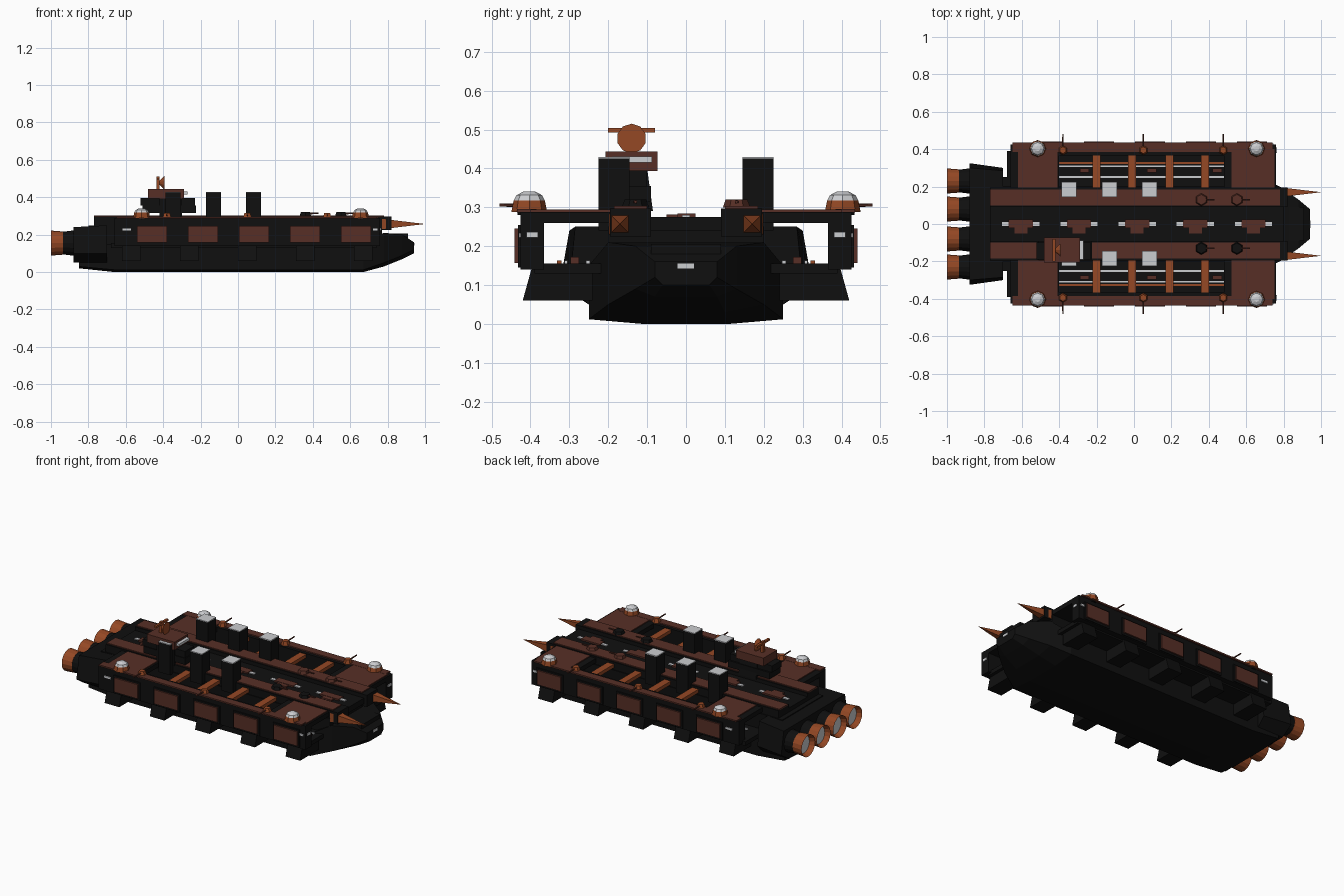
import bpy, bmesh, math
from mathutils import Matrix, Vector

if "Cube" in bpy.data.objects:
    bpy.data.objects.remove(bpy.data.objects["Cube"])


def mat(name, c):
    m = bpy.data.materials.new(name)
    m.diffuse_color = (*c, 1)
    m.use_nodes = True
    m.node_tree.nodes["Principled BSDF"].inputs["Base Color"].default_value = m.diffuse_color
    return m


BLACK = mat("hull black", (0.005, 0.005, 0.005))
BROWN = mat("plate brown", (0.095, 0.028, 0.019))
RUST = mat("rust orange", (0.30, 0.065, 0.018))
GREY = mat("light grey", (0.60, 0.61, 0.63))
SIDES = (1, -1)


def finish(bm, name, m):
    bmesh.ops.recalc_face_normals(bm, faces=bm.faces)
    me = bpy.data.meshes.new(name)
    bm.to_mesh(me)
    bm.free()
    me.materials.append(m)
    ob = bpy.data.objects.new(name, me)
    bpy.context.collection.objects.link(ob)
    return ob


def box(name, m, x, y, z):
    """Box from (min, max) pairs."""
    bm = bmesh.new()
    bmesh.ops.create_cube(bm, size=1)
    for v in bm.verts:
        v.co = Vector([(p[0] + p[1]) / 2 + c * (p[1] - p[0]) for p, c in zip((x, y, z), v.co)])
    return finish(bm, name, m)


def sbox(name, m, x, y, z):
    """Box on both sides of the ship."""
    for s in SIDES:
        box(name, m, x, sorted((s * y[0], s * y[1])), z)


def cone(name, m, a, b, r1, r2, n=12, turn=0):
    """Cone or cylinder between two points."""
    a, b = Vector(a), Vector(b)
    bm = bmesh.new()
    bmesh.ops.create_cone(bm, cap_ends=True, segments=n, radius1=r1, radius2=r2, depth=(b - a).length)
    rot = (b - a).to_track_quat('Z', 'Y').to_matrix().to_4x4()
    bm.transform(Matrix.Translation((a + b) / 2) @ rot @ Matrix.Rotation(turn, 4, 'Z'))
    return finish(bm, name, m)


def loft(name, m, sections):
    """Join mirrored cross-sections: each is (x, [(y, z) up the +y side])."""
    bm = bmesh.new()
    rings = []
    for x, half in sections:
        pts = half + [(-y, z) for y, z in reversed(half)]
        rings.append([bm.verts.new((x, y, z)) for y, z in pts])
    n = len(rings[0])
    for p, q in zip(rings, rings[1:]):
        for i in range(n):
            bm.faces.new((p[i], p[(i + 1) % n], q[(i + 1) % n], q[i]))
    bm.faces.new(rings[0])
    bm.faces.new(rings[-1])
    return finish(bm, name, m)


def prism_x(name, m, x, pts):
    """Extrude a (y, z) outline along x."""
    bm = bmesh.new()
    f = bm.faces.new([bm.verts.new((x[0], y, z)) for y, z in pts])
    r = bmesh.ops.extrude_face_region(bm, geom=[f])
    bmesh.ops.translate(bm, vec=(x[1] - x[0], 0, 0),
                        verts=[v for v in r["geom"] if isinstance(v, bmesh.types.BMVert)])
    return finish(bm, name, m)


# Lower hull with rising bow
loft("lower_hull", BLACK, [
    (-0.85, [(0.11, 0.02), (0.25, 0.03), (0.25, 0.15)]),
    (-0.66, [(0.11, 0.0), (0.25, 0.012), (0.25, 0.15)]),
    (0.67, [(0.11, 0.0), (0.25, 0.012), (0.25, 0.15)]),
    (0.78, [(0.10, 0.03), (0.20, 0.05), (0.20, 0.21)]),
    (0.88, [(0.08, 0.07), (0.13, 0.09), (0.13, 0.20)]),
    (0.94, [(0.06, 0.10), (0.08, 0.12), (0.08, 0.16)])])
box("bow_deck", BLACK, (0.75, 0.91), (-0.09, 0.09), (0.15, 0.205))
box("bow_light", GREY, (0.938, 0.943), (-0.022, 0.02), (0.142, 0.156))

# Side decks, centre core and spine
box("side_deck", BLACK, (-0.68, 0.74), (-0.39, 0.39), (0.13, 0.155))
box("core", BLACK, (-0.80, 0.77), (-0.20, 0.20), (0.14, 0.25))
box("centre_deck", BLACK, (-0.77, 0.80), (-0.09, 0.09), (0.24, 0.275))
sbox("spine_beam", BLACK, (-0.77, 0.82), (0.09, 0.195), (0.225, 0.297))
sbox("spine_plate", BROWN, (-0.77, 0.78), (0.10, 0.185), (0.295, 0.303))
for s in SIDES:
    cone("bow_spike", RUST, (0.77, s * 0.17, 0.257), (1.0, s * 0.17, 0.257), 0.039, 0, 4, math.pi / 4)

# Stern block and engines
loft("stern_block", BLACK, [
    (-0.88, [(0.25, 0.05), (0.325, 0.10), (0.30, 0.24)]),
    (-0.70, [(0.25, 0.05), (0.30, 0.10), (0.285, 0.25)])])
for y in (-0.23, -0.08, 0.08, 0.23):
    cone("engine_body", BLACK, (-0.94, y, 0.155), (-0.86, y, 0.155), 0.06, 0.07, 16)
    ring = cone("engine_nozzle", RUST, (-1.0, y, 0.155), (-0.935, y, 0.155), 0.067, 0.062, 16)
    bm = bmesh.new()
    bm.from_mesh(ring.data)
    end = min(bm.faces, key=lambda f: f.calc_center_median().x)
    bmesh.ops.inset_region(bm, faces=[end], thickness=0.014)
    bmesh.ops.translate(bm, verts=end.verts, vec=(0.03, 0, 0))
    end.material_index = 1
    bm.to_mesh(ring.data)
    bm.free()
    ring.data.materials.append(GREY)

# Bracket feet under the side decks
for i in range(5):
    x = -0.57 + 0.31 * i
    for s in SIDES:
        prism_x("side_foot", BLACK, (x - 0.05, x + 0.05),
                [(s * 0.24, 0.06), (s * 0.42, 0.06), (s * 0.395, 0.15), (s * 0.24, 0.15)])

# Outer walls with top plates and panels
sbox("outer_wall", BLACK, (-0.66, 0.76), (0.365, 0.425), (0.14, 0.288))
sbox("wall_top_plate", BROWN, (-0.65, 0.74), (0.385, 0.435), (0.286, 0.295))
for i in range(5):
    x = -0.46 + 0.273 * i
    sbox("wall_frame", BLACK, (x - 0.09, x + 0.09), (0.42, 0.432), (0.145, 0.255))
    sbox("wall_panel", BROWN, (x - 0.08, x + 0.08), (0.43, 0.441), (0.157, 0.245))
for x in (-0.595, 0.725):
    sbox("wall_light", GREY, (x - 0.022, x + 0.022), (0.424, 0.43), (0.222, 0.234))
sbox("wall_end_light", GREY, (0.758, 0.764), (0.38, 0.41), (0.222, 0.236))

# Roof slabs at both ends of the trenches
for a, b in ((-0.64, -0.40), (0.50, 0.76)):
    sbox("end_roof", BLACK, (a - 0.02, b), (0.18, 0.37), (0.26, 0.288))
    sbox("end_roof_plate", BROWN, (a + 0.02, b - 0.01), (0.19, 0.40), (0.286, 0.294))

# Crossbars and rails over the trenches
for x in (-0.2, -0.01, 0.19, 0.38):
    sbox("crossbar", RUST, (x - 0.022, x + 0.022), (0.185, 0.39), (0.262, 0.284))
sbox("inner_rail", GREY, (-0.6, 0.7), (0.247, 0.257), (0.154, 0.163))
sbox("outer_rail", GREY, (-0.6, 0.7), (0.305, 0.313), (0.154, 0.163))
sbox("rust_rail", RUST, (-0.6, 0.7), (0.32, 0.332), (0.154, 0.163))
for x in (-0.26, 0.1, 0.45, 0.68):
    sbox("trench_gun", BROWN, (x - 0.03, x + 0.02), (0.275, 0.297), (0.154, 0.172))

# Funnel towers
for x in (-0.348, -0.13, 0.083):
    sbox("tower", BLACK, (x - 0.04, x + 0.04), (0.145, 0.225), (0.24, 0.425))
    sbox("tower_cap", GREY, (x - 0.04, x + 0.04), (0.145, 0.225), (0.424, 0.429))

# Centre hatches with light strips
for i in range(5):
    x = -0.605 + 0.311 * i
    box("hatch_light", GREY, (x - 0.1, x + 0.1), (-0.01, 0.01), (0.273, 0.28))
    box("hatch_plate", BROWN, (x - 0.065, x + 0.065), (-0.022, 0.025), (0.273, 0.284))
    box("hatch_step", BROWN, (x - 0.035, x + 0.035), (-0.05, -0.02), (0.273, 0.282))

for s in SIDES:
    # Domed corner turrets
    for x in (-0.515, 0.655):
        y = s * 0.403
        cone("dome_foot", BLACK, (x, y, 0.28), (x, y, 0.295), 0.03, 0.03, 8)
        cone("dome_base", RUST, (x, y, 0.288), (x, y, 0.318), 0.046, 0.04, 8)
        cone("dome_lower", GREY, (x, y, 0.317), (x, y, 0.331), 0.04, 0.033, 8)
        cone("dome_top", GREY, (x, y, 0.331), (x, y, 0.341), 0.033, 0.014, 8)
    # Wall guns
    for x in (-0.38, 0.05, 0.477):
        y = s * 0.395
        cone("wall_gun", RUST, (x, y, 0.29), (x, y, 0.316), 0.026, 0.018, 6)
        cone("wall_gun_barrel", BROWN, (x, y, 0.304), (x, s * 0.48, 0.306), 0.005, 0.004, 6)
    # Spine guns
    for x in (0.36, 0.55):
        y = s * 0.13
        cone("spine_gun", BLACK if s < 0 else BROWN, (x, y, 0.3), (x, y, 0.32), 0.035, 0.028, 6)
        cone("spine_gun_barrel", BROWN, (x, y, 0.314), (x + 0.07, y, 0.314), 0.006, 0.004, 6)

# Bridge, offset to one side
loft_y = -0.14
prism_x("bridge_tower", BLACK, (-0.42, -0.30),
        [(-0.20, 0.29), (-0.085, 0.29), (-0.10, 0.40), (-0.20, 0.40)])
box("bridge_lower", BLACK, (-0.51, -0.225), (-0.195, -0.09), (0.315, 0.355))
box("bridge_middle", BLACK, (-0.52, -0.23), (-0.19, -0.10), (0.355, 0.395))
box("bridge_head", BROWN, (-0.48, -0.29), (-0.207, -0.073), (0.393, 0.443))
box("bridge_window", GREY, (-0.292, -0.27), (-0.19, -0.088), (0.415, 0.43))
box("mast", RUST, (-0.435, -0.42), (-0.15, -0.13), (0.44, 0.51))
box("mast_arm", RUST, (-0.435, -0.42), (-0.20, -0.08), (0.492, 0.504))
cone("dish", RUST, (-0.425, loft_y, 0.477), (-0.392, loft_y, 0.477), 0.006, 0.038, 10)
